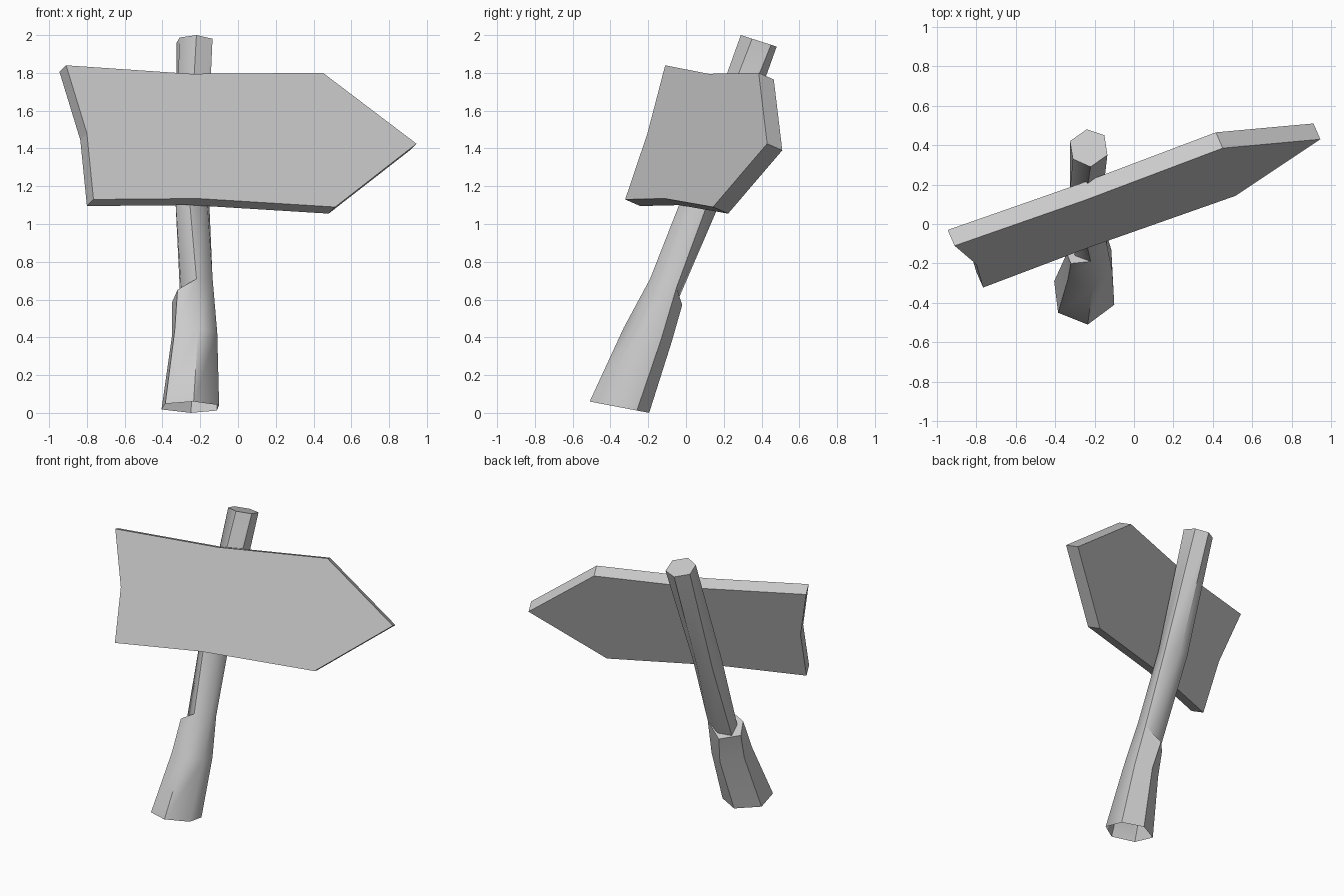
import bpy
import bmesh
from math import radians
from mathutils import Vector

cube = bpy.data.objects.get("Cube")
if cube:
    bpy.data.objects.remove(cube, do_unlink=True)


def make_material(name, color):
    mat = bpy.data.materials.new(name)
    mat.use_nodes = True
    mat.diffuse_color = color
    mat.node_tree.nodes["Principled BSDF"].inputs["Base Color"].default_value = color
    return mat


grey = make_material("plain grey", (0.6, 0.6, 0.6, 1))


def finish(bm, name):
    """Turn a bmesh into a named, coloured object in the scene."""
    bmesh.ops.recalc_face_normals(bm, faces=bm.faces)
    mesh = bpy.data.meshes.new(name)
    bm.to_mesh(mesh)
    bm.free()
    mesh.materials.append(grey)
    obj = bpy.data.objects.new(name, mesh)
    bpy.context.collection.objects.link(obj)
    return obj


# Arrow board: outline on a tilted plane, pushed back to give it thickness
outline = [(-.91, 1.84), (-.8, 1.48), (-.765, 1.13), (-.215, 1.135),
           (.515, 1.09), (.945, 1.425), (.45, 1.8), (-.25, 1.795)]
thickness = Vector((-.035, .08, -.035))

bm = bmesh.new()
front = bm.faces.new([bm.verts.new((x, -.459 + .375 * (x + z), z)) for x, z in outline])
back = bmesh.ops.extrude_face_region(bm, geom=[front], use_keep_orig=True)
moved = [v for v in back["geom"] if isinstance(v, bmesh.types.BMVert)]
bmesh.ops.translate(bm, verts=moved, vec=thickness)
finish(bm, "arrow_board")

# Post cross-sections: height at the first corner, slope in x and y, six corners
step_right = [(-.22, -.19), (-.135, -.12), (-.14, -.05)]
sections = [
    (.06, 0, -.19, [(-.235, -.51), (-.1, -.41), (-.112, -.26),
                    (-.25, -.195), (-.405, -.29), (-.385, -.45)]),
    (.45, 0, -.28, [(-.21, -.33), (-.11, -.24), (-.115, -.13),
                    (-.22, -.075), (-.35, -.17), (-.335, -.28)]),
    (.71, .65, -.7, step_right + [(-.25, -.02), (-.35, -.13), (-.32, -.2)]),
    (.71, .65, -.7, step_right + [(-.225, -.04), (-.305, -.09), (-.3, -.16)]),
    (1.22, 0, -.32, [(-.265, .01), (-.17, .05), (-.155, .14),
                     (-.235, .2), (-.325, .16), (-.335, .065)]),
    (2, 0, -.32, [(-.22, .29), (-.135, .35), (-.15, .45),
                  (-.24, .48), (-.325, .42), (-.31, .33)]),
]

# Leaning post with a chipped step on one side, open underneath
bm = bmesh.new()
rings = []
for height, slope_x, slope_y, corners in sections:
    x0, y0 = corners[0]
    rings.append([bm.verts.new((x, y, height + slope_x * (x - x0) + slope_y * (y - y0)))
                  for x, y in corners])
for lower, upper in zip(rings, rings[1:]):
    for i in range(len(lower)):
        j = (i + 1) % len(lower)
        bm.faces.new((lower[i], lower[j], upper[j], upper[i]))
bm.faces.new(rings[-1])
bmesh.ops.remove_doubles(bm, verts=bm.verts, dist=.001)
post = finish(bm, "post")

bpy.ops.object.select_all(action="DESELECT")
post.select_set(True)
bpy.context.view_layer.objects.active = post
bpy.ops.object.shade_smooth_by_angle(angle=radians(58))
